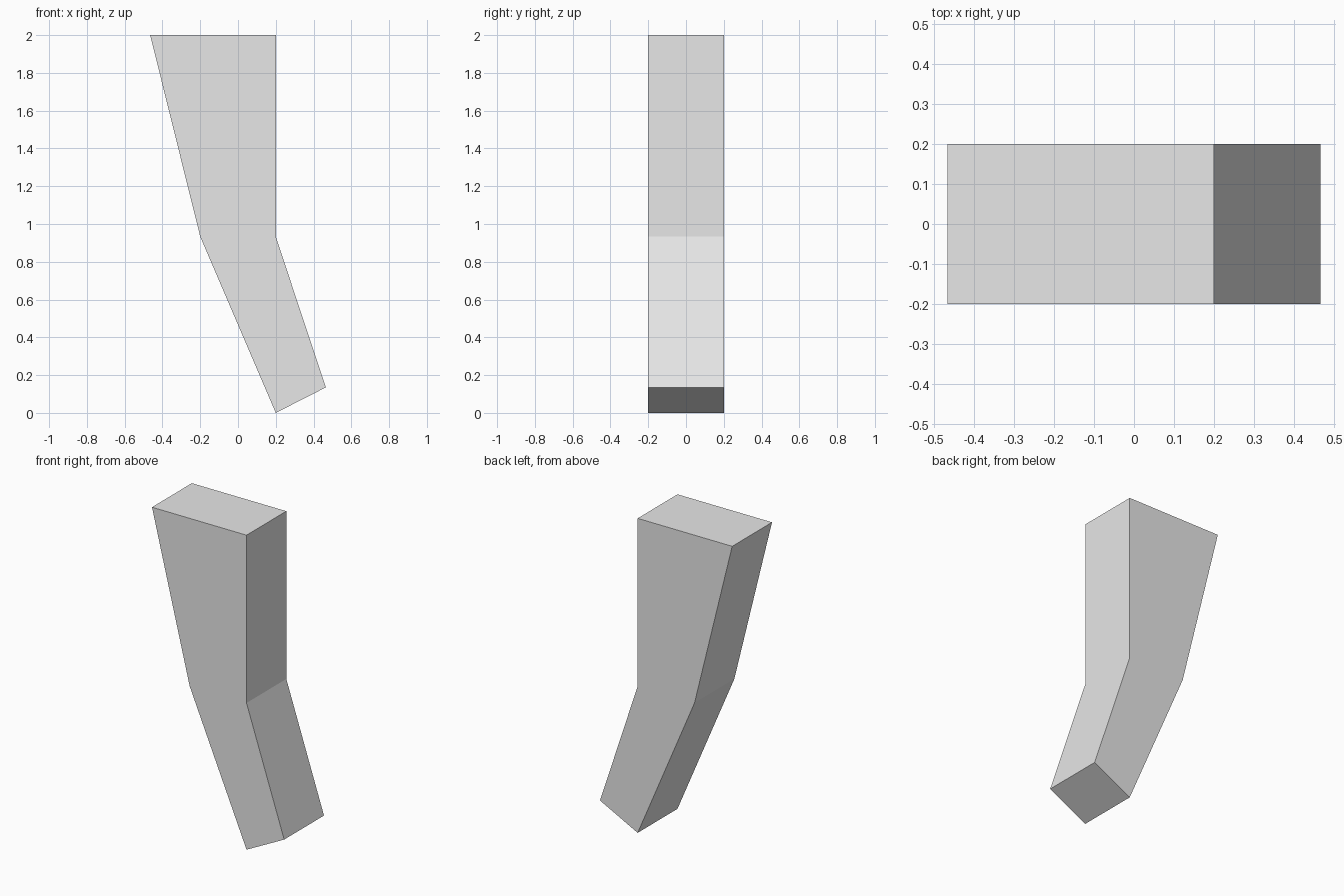
import bpy
import bmesh

cube = bpy.data.objects.get("Cube")
if cube:
    bpy.data.objects.remove(cube, do_unlink=True)

# Plain light grey
grey = bpy.data.materials.new("light_grey")
grey.use_nodes = True
colour = (0.8, 0.8, 0.8, 1.0)
grey.diffuse_color = colour
grey.node_tree.nodes["Principled BSDF"].inputs["Base Color"].default_value = colour

# Bent leg: side profile, one (left, right) pair per level
half_depth = 0.2
levels = [
    ((0.2, 0.0), (0.465, 0.135)),    # foot
    ((-0.2, 0.933), (0.2, 0.933)),   # knee
    ((-0.465, 2.0), (0.2, 2.0)),     # top
]

bm = bmesh.new()
rings = []
for (xl, zl), (xr, zr) in levels:
    rings.append([bm.verts.new(co) for co in (
        (xl, -half_depth, zl), (xr, -half_depth, zr),
        (xr, half_depth, zr), (xl, half_depth, zl))])

# Side walls between neighbouring levels
for low, high in zip(rings, rings[1:]):
    for i in range(4):
        j = (i + 1) % 4
        bm.faces.new((low[i], low[j], high[j], high[i]))

# End caps
bm.faces.new(rings[0][::-1])
bm.faces.new(rings[-1])
bmesh.ops.recalc_face_normals(bm, faces=bm.faces)

mesh = bpy.data.meshes.new("bent_leg")
bm.to_mesh(mesh)
bm.free()
mesh.materials.append(grey)
leg = bpy.data.objects.new("bent_leg", mesh)
bpy.context.collection.objects.link(leg)
